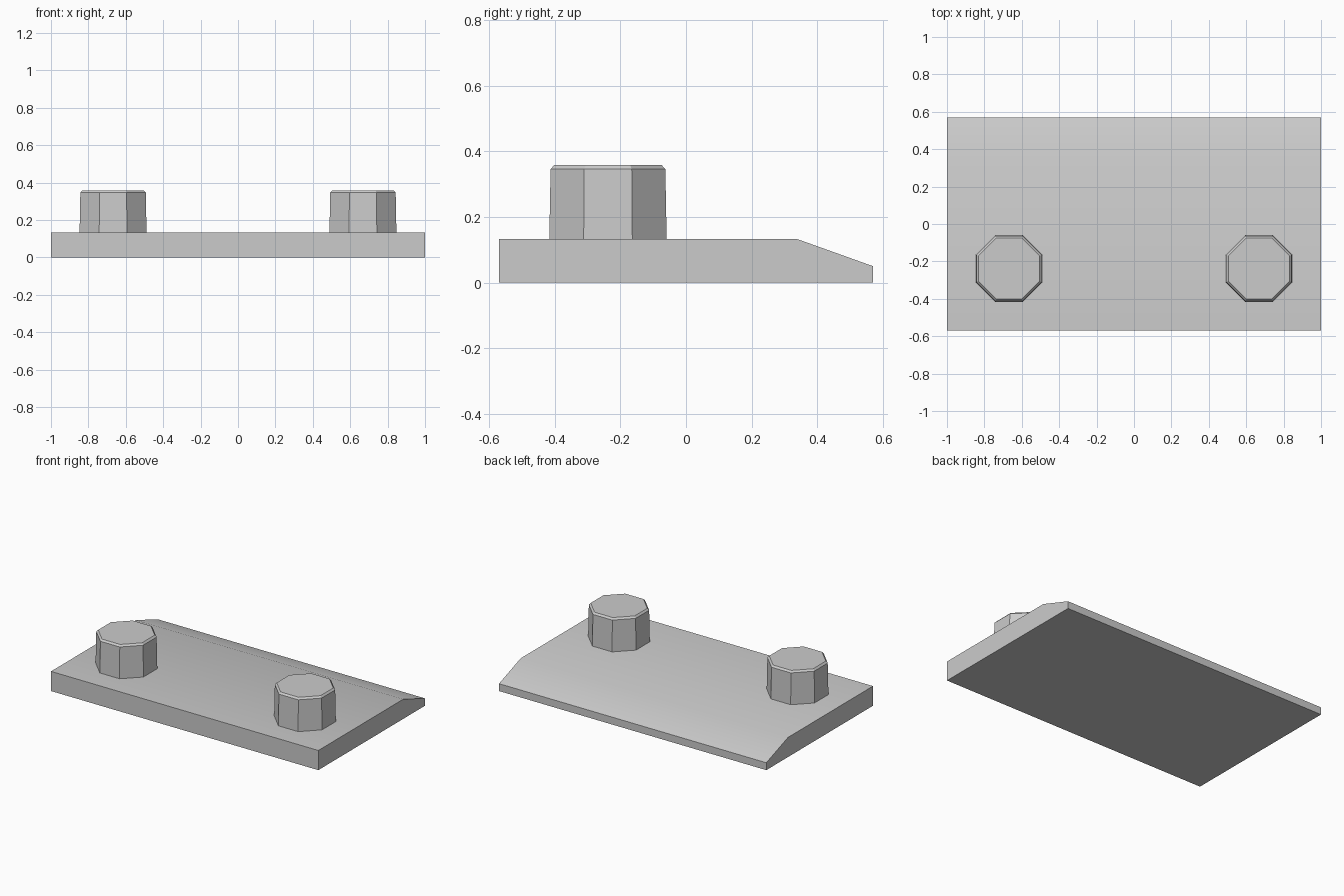
import bpy, math

if "Cube" in bpy.data.objects:
    bpy.data.objects.remove(bpy.data.objects["Cube"])

grey = bpy.data.materials.new("light_grey")
grey.diffuse_color = (0.6, 0.6, 0.6, 1)
grey.use_nodes = True
grey.node_tree.nodes["Principled BSDF"].inputs["Base Color"].default_value = grey.diffuse_color


def make_object(name, verts, faces):
    mesh = bpy.data.meshes.new(name)
    mesh.from_pydata(verts, [], faces)
    mesh.materials.append(grey)
    obj = bpy.data.objects.new(name, mesh)
    bpy.context.collection.objects.link(obj)
    return obj


def loft(name, rings):
    """Join equal closed rings with side faces and cap both ends."""
    n = len(rings[0])
    verts = [v for ring in rings for v in ring]
    faces = [(r * n + i, r * n + (i + 1) % n, (r + 1) * n + (i + 1) % n, (r + 1) * n + i)
             for r in range(len(rings) - 1) for i in range(n)]
    faces.append(tuple(reversed(range(n))))
    faces.append(tuple(range(len(verts) - n, len(verts))))
    return make_object(name, verts, faces)


# Base plate: side profile (y, z) with a sloped back edge, extruded along x
profile = [(-0.57, 0), (0.57, 0), (0.57, 0.05), (0.338, 0.133), (-0.57, 0.133)]
plate = loft("base_plate", [[(x, y, z) for y, z in profile] for x in (-1, 1)])

# The soft ridge above the slope is smooth shaded, other edges stay sharp
bpy.context.view_layer.objects.active = plate
plate.select_set(True)
bpy.ops.object.shade_smooth_by_angle(angle=math.radians(30))

# Two tapered octagonal studs with a chamfered top rim: (height, half width)
STUD_LEVELS = [(0.133, 0.179), (0.346, 0.175), (0.358, 0.164)]
for side, x in (("left", -0.668), ("right", 0.668)):
    rings = []
    for z, half in STUD_LEVELS:
        radius = half / math.cos(math.pi / 8)
        angles = [math.pi / 8 + i * math.pi / 4 for i in range(8)]
        rings.append([(x + radius * math.cos(a), -0.238 + radius * math.sin(a), z)
                      for a in angles])
    loft(side + "_stud", rings)
